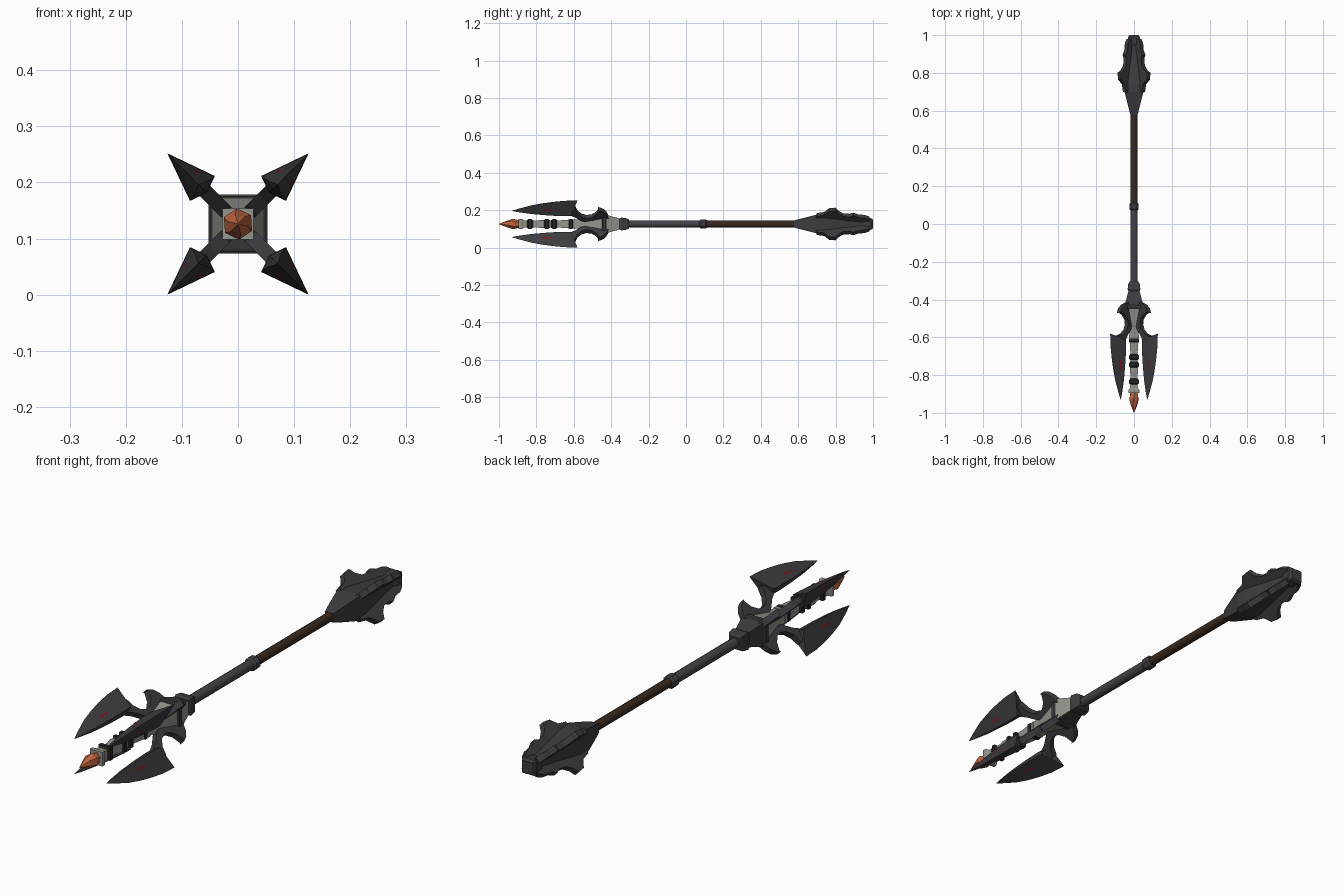
import bpy, bmesh, math
from mathutils import Vector

if "Cube" in bpy.data.objects:
    bpy.data.objects.remove(bpy.data.objects["Cube"])

AXIS_Z = 0.126
DIAGONALS = [math.radians(a) for a in (45, 135, 225, 315)]


def material(name, rgb):
    m = bpy.data.materials.new(name)
    m.diffuse_color = (*rgb, 1)
    m.use_nodes = True
    m.node_tree.nodes["Principled BSDF"].inputs["Base Color"].default_value = m.diffuse_color
    return m


IRON = material("dark iron", (0.046, 0.046, 0.052))
STEEL = material("shaft steel", (0.058, 0.055, 0.064))
BLACK = material("black metal", (0.018, 0.018, 0.020))
STONE = material("pale stone", (0.30, 0.30, 0.27))
LEATHER = material("brown grip", (0.040, 0.022, 0.013))
CRYSTAL = material("orange crystal", (0.52, 0.13, 0.05))
RED = material("red rune", (0.22, 0.008, 0.015))


def finish(name, bm, mats, smooth=False):
    bmesh.ops.recalc_face_normals(bm, faces=bm.faces)
    me = bpy.data.meshes.new(name)
    bm.to_mesh(me)
    bm.free()
    for m in mats:
        me.materials.append(m)
    ob = bpy.data.objects.new(name, me)
    ob.location.z = AXIS_Z
    bpy.context.collection.objects.link(ob)
    if smooth:
        bpy.ops.object.select_all(action='DESELECT')
        ob.select_set(True)
        bpy.context.view_layer.objects.active = ob
        bpy.ops.object.shade_smooth_by_angle(angle=math.radians(40))
    return ob


def skin(bm, rings):
    """Join closed rings of points into a capped tube; returns rows of side faces."""
    vs = [[bm.verts.new(p) for p in ring] for ring in rings]
    n = len(vs[0])
    rows = [[bm.faces.new((a[i], a[(i + 1) % n], b[(i + 1) % n], b[i])) for i in range(n)]
            for a, b in zip(vs, vs[1:])]
    bm.faces.new(vs[0])
    bm.faces.new(vs[-1])
    return rows


def along_axis(name, profile, mats, sides=4, smooth=False, rule=None):
    """Part along the weapon axis from (y, half width) pairs."""
    k = 1 / math.cos(math.pi / sides)
    rings = []
    for y, hw in profile:
        angles = [math.pi / sides + 2 * math.pi * i / sides for i in range(sides)]
        rings.append([(hw * k * math.cos(a), y, hw * k * math.sin(a)) for a in angles])
    bm = bmesh.new()
    skin(bm, rings)
    if rule:
        bmesh.ops.recalc_face_normals(bm, faces=bm.faces)
        for f in bm.faces:
            f.material_index = rule(f)
    return finish(name, bm, mats, smooth)


def diagonal(a, y, offset, t=0.0):
    """Point on a diagonal plane; offset is measured along x and z, t across the plane."""
    r = offset * math.sqrt(2)
    return Vector((r * math.cos(a) - t * math.sin(a), y, r * math.sin(a) + t * math.cos(a)))


def diagonal_plates(name, outline, thick, mat):
    """Four copies of a (y, offset) outline, one on each diagonal."""
    bm = bmesh.new()
    for a in DIAGONALS:
        skin(bm, [[diagonal(a, y, o, t) for y, o in outline] for t in (-thick, thick)])
    return finish(name, bm, [mat])


# Shaft, ring and grip
along_axis("front_shaft", [(-0.34, 0.019), (0.09, 0.019)], [STEEL], 12, True)
along_axis("shaft_ring", [(0.073, 0.019), (0.08, 0.025), (0.105, 0.025), (0.113, 0.019)], [STEEL], 8)
along_axis("grip", [(0.09, 0.0175), (0.60, 0.0175)], [LEATHER], 12, True)

# Pommel with scalloped fins
along_axis("pommel", [(0.575, 0.018), (0.60, 0.025), (0.70, 0.050), (0.74, 0.050),
                      (0.87, 0.034), (0.96, 0.024)], [IRON])
along_axis("pommel_cap", [(0.945, 0.026), (0.955, 0.031), (0.99, 0.031), (1.0, 0.024)], [IRON])
diagonal_plates("pommel_fins", [(0.69, 0.03), (0.70, 0.05), (0.74, 0.056), (0.765, 0.076),
                                (0.80, 0.079), (0.815, 0.062), (0.84, 0.049), (0.875, 0.046),
                                (0.895, 0.052), (0.92, 0.043), (0.955, 0.040), (0.98, 0.031),
                                (0.98, 0.01)], 0.012, IRON)

# Head socket: iron, with pale stone on one flank
along_axis("head_collar", [(-0.355, 0.030), (-0.345, 0.034), (-0.315, 0.030), (-0.305, 0.024)], [IRON])
along_axis("head_socket", [(-0.432, 0.050), (-0.35, 0.028)], [IRON, STONE],
           rule=lambda f: 1 if f.normal.x > 0.5 else 0)
along_axis("head_rim", [(-0.448, 0.049), (-0.445, 0.053), (-0.43, 0.053), (-0.425, 0.049)], [IRON])
along_axis("head_front", [(-0.60, 0.022), (-0.56, 0.026), (-0.446, 0.047)], [STONE])

# Central spike with bands
along_axis("spike", [(-0.895, 0.028), (-0.88, 0.028), (-0.865, 0.020), (-0.80, 0.018),
                     (-0.78, 0.022), (-0.70, 0.018), (-0.64, 0.022), (-0.59, 0.026)], [STONE])
for i, y in enumerate((-0.835, -0.745, -0.705, -0.615)):
    along_axis("spike_band_%d" % (i + 1), [(y - 0.016, 0.020), (y - 0.008, 0.026),
                                           (y + 0.008, 0.026), (y + 0.016, 0.020)], [BLACK])

# Faceted crystal tip
bm = bmesh.new()
skin(bm, [[(hw * math.cos(i * math.pi / 3 + turn), y, hw * math.sin(i * math.pi / 3 + turn))
           for i in range(6)]
          for y, hw, turn in ((-0.88, 0.018, 0.2), (-0.925, 0.028, 0.6),
                              (-0.955, 0.019, 0.8), (-1.0, 0.001, 0.8))])
finish("crystal_tip", bm, [CRYSTAL])

# Crescent arms holding the blades, with rear horns
arc = [(-0.527 + 0.066 * math.cos(math.radians(d)), 0.099 + 0.060 * math.sin(math.radians(d)))
       for d in range(-20, -171, -25)]
arms = [(-0.41, 0.03), (-0.428, 0.060), (-0.445, 0.074), (-0.47, 0.082)] + arc + [
    (-0.62, 0.088), (-0.635, 0.060), (-0.595, 0.045), (-0.56, 0.025), (-0.52, 0.014), (-0.45, 0.012)]
diagonal_plates("blade_arms", arms, 0.013, IRON)

# Wedge blades: sharp outer edge, thick inner edge, narrow red rune on each flank
# stations: outer (y, offset), inner (y, offset), half thickness
stations = [((-0.58, 0.126), (-0.615, 0.064), 0.031),
            ((-0.65, 0.124), (-0.66, 0.063), 0.030),
            ((-0.72, 0.117), (-0.72, 0.063), 0.026),
            ((-0.77, 0.110), (-0.77, 0.064), 0.022),
            ((-0.83, 0.099), (-0.83, 0.065), 0.016),
            ((-0.89, 0.083), (-0.89, 0.068), 0.008),
            ((-0.93, 0.071), (-0.93, 0.070), 0.0008)]
bm = bmesh.new()
for a in DIAGONALS:
    rings = []
    for (yo, oo), (yi, oi), t in stations:
        edge = diagonal(a, yo, oo)
        left, right = diagonal(a, yi, oi, t), diagonal(a, yi, oi, -t)
        back = diagonal(a, yi, oi - t * 0.25)
        rings.append([edge, edge.lerp(left, 0.55), edge.lerp(left, 0.66), left, back,
                      right, edge.lerp(right, 0.66), edge.lerp(right, 0.55)])
    rows = skin(bm, rings)
    for face in (rows[2][1], rows[2][6]):
        face.material_index = 1
finish("blades", bm, [IRON, RED])
